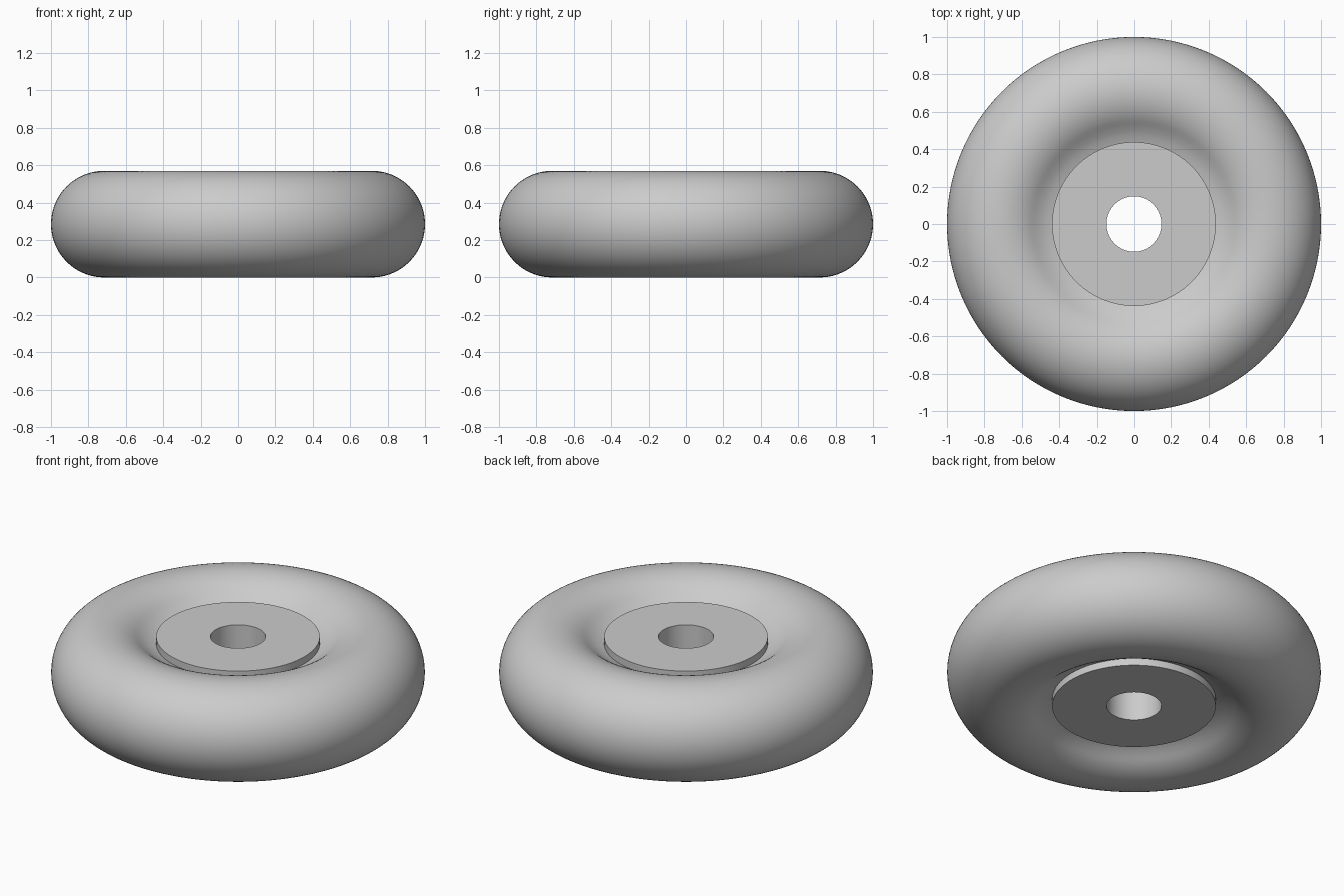
import bpy, bmesh
from math import sin, cos, pi, radians

default = bpy.data.objects.get("Cube")
if default:
    bpy.data.objects.remove(default, do_unlink=True)

grey = bpy.data.materials.new("plain_grey")
grey.use_nodes = True
colour = (0.6, 0.6, 0.6, 1)
grey.diffuse_color = colour
grey.node_tree.nodes["Principled BSDF"].inputs["Base Color"].default_value = colour

MID = 0.285      # half height and tube radius
RING = 0.715     # radius of the tube's centre line
SEGMENTS = 128


def lathe(name, profile):
    """Revolve a closed (radius, height) profile around z."""
    bm = bmesh.new()
    rings = []
    for i in range(SEGMENTS):
        a = 2 * pi * i / SEGMENTS
        rings.append([bm.verts.new((r * cos(a), r * sin(a), MID + h)) for r, h in profile])
    for i in range(SEGMENTS):
        a, b = rings[i], rings[(i + 1) % SEGMENTS]
        for j in range(len(profile)):
            k = (j + 1) % len(profile)
            bm.faces.new((a[j], b[j], b[k], a[k]))
    bmesh.ops.recalc_face_normals(bm, faces=bm.faces[:])
    mesh = bpy.data.meshes.new(name)
    bm.to_mesh(mesh)
    bm.free()
    mesh.materials.append(grey)
    obj = bpy.data.objects.new(name, mesh)
    bpy.context.collection.objects.link(obj)
    bpy.ops.object.select_all(action='DESELECT')
    obj.select_set(True)
    bpy.context.view_layer.objects.active = obj
    bpy.ops.object.shade_smooth_by_angle(angle=radians(35))
    return obj


# Round outer ring: circular tube that eases into the hub on its inner side
upper = [(0.40, 0.155), (0.44, 0.170), (0.47, 0.181), (0.50, 0.197)]
steps = 26
for i in range(steps + 1):
    t = radians(-40 + 130 * i / steps)
    upper.append((RING + MID * sin(t), MID * cos(t)))
lower = [(r, -h) for r, h in reversed(upper[:-1])]
lathe("outer_ring", upper + lower)

# Flat hub disc with a round hole through it
lathe("hub", [(0.148, 0.21), (0.438, 0.21), (0.438, -0.21), (0.148, -0.21)])
